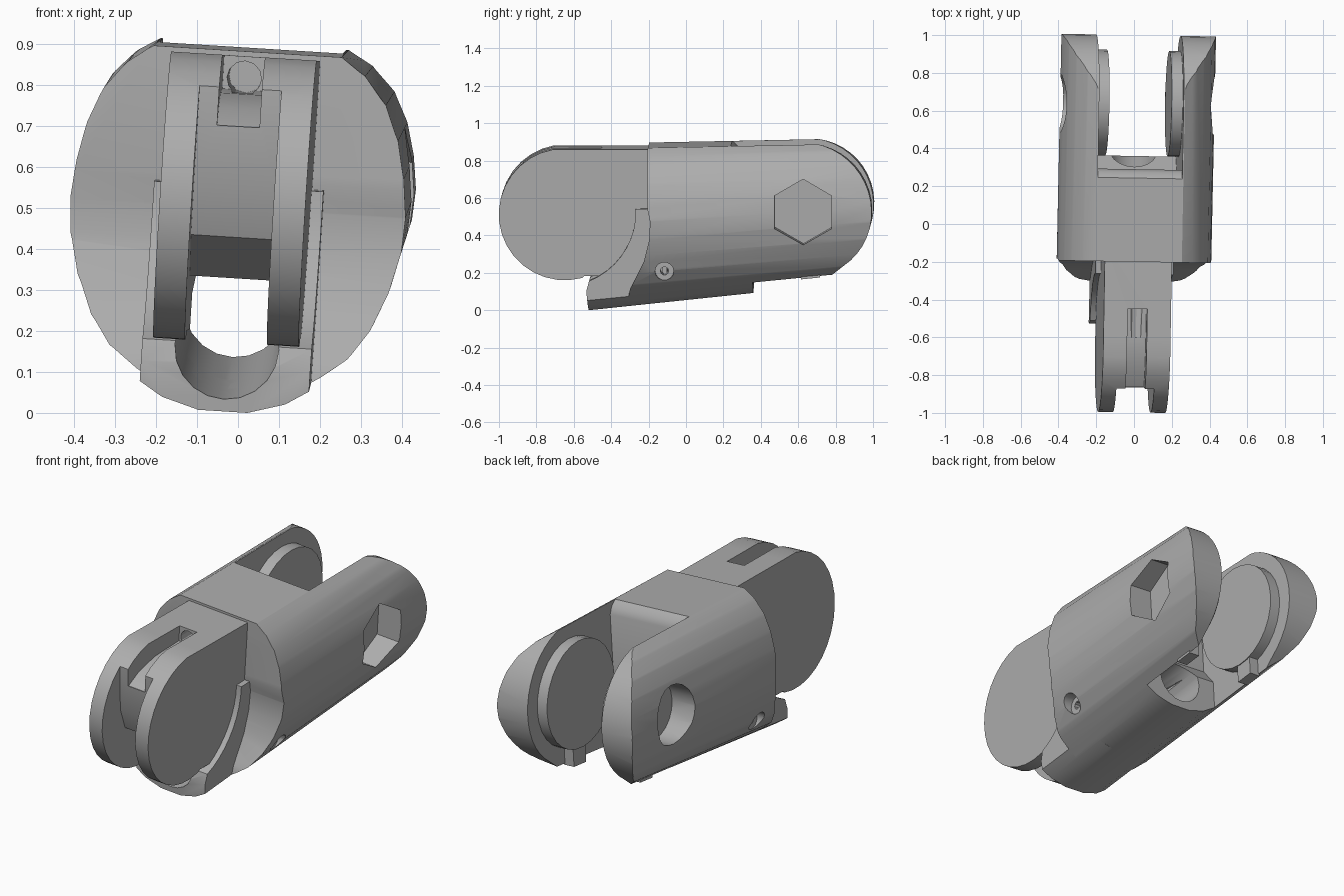
import bpy, bmesh, math
from mathutils import Matrix, Vector

cube = bpy.data.objects.get("Cube")
if cube:
    bpy.data.objects.remove(cube, do_unlink=True)

grey = bpy.data.materials.new("plain_grey")
grey.use_nodes = True
COLOUR = (0.42, 0.42, 0.42, 1)
grey.diffuse_color = COLOUR
for node in grey.node_tree.nodes:
    if node.type == 'BSDF_PRINCIPLED':
        node.inputs["Base Color"].default_value = COLOUR


def loft(name, rings):
    """Closed solid through rings of equal point count."""
    bm = bmesh.new()
    vs = [[bm.verts.new(p) for p in ring] for ring in rings]
    n = len(vs[0])
    for a, b in zip(vs, vs[1:]):
        for i in range(n):
            j = (i + 1) % n
            bm.faces.new((a[i], a[j], b[j], b[i]))
    bm.faces.new(vs[0])
    bm.faces.new(vs[-1])
    bmesh.ops.recalc_face_normals(bm, faces=bm.faces)
    me = bpy.data.meshes.new(name)
    bm.to_mesh(me)
    bm.free()
    me.materials.append(grey)
    ob = bpy.data.objects.new(name, me)
    bpy.context.collection.objects.link(ob)
    return ob


def slab(name, pts, x0, x1):
    """Side profile in y, z extruded across x."""
    return loft(name, [[(x, y, z) for y, z in pts] for x in (x0, x1)])


def arc(cy, cz, r, a0, a1, n):
    angles = [math.radians(a0 + (a1 - a0) * i / n) for i in range(n + 1)]
    return [(cy + r * math.cos(a), cz + r * math.sin(a)) for a in angles]


def circle(cy, cz, r, n=24, start=0):
    return arc(cy, cz, r, start, start + 360, n)[:-1]


def tube(name, r, y0, z0, y1, z1, n=20):
    """Round bar running along y."""
    return loft(name, [[(x, y, z) for x, z in circle(0, zc, r, n)]
                       for y, zc in ((y0, z0), (y1, z1))])


def combine(ob, tools, op='DIFFERENCE'):
    """Apply booleans and remove the tools."""
    for t in tools:
        m = ob.modifiers.new("cut", 'BOOLEAN')
        m.operation, m.object, m.solver = op, t, 'EXACT'
    dg = bpy.context.evaluated_depsgraph_get()
    dg.update()
    me = bpy.data.meshes.new_from_object(ob.evaluated_get(dg))
    ob.modifiers.clear()
    ob.data = me
    for t in tools:
        bpy.data.objects.remove(t, do_unlink=True)


# Barrel cross-section: half width and relative height
HALF = [(.06, 0), (.15, .03), (.22, .08), (.29, .14), (.34, .22), (.38, .33),
        (.405, .45), (.41, .55), (.4, .66), (.38, .77), (.345, .87),
        (.29, .95), (.23, 1)]


def barrel(name):
    rings = []
    for y in (-.57, 1.06):
        low, top = .005 + .105 * (y + .51), .888 + .02 * y
        half = [(w, low + t * (top - low)) for w, t in HALF]
        rings.append([(w, y, z) for w, z in half] +
                     [(-w, y, z) for w, z in reversed(half)])
    return loft(name, rings)


def tendon_slot():
    """Central opening below and in front of the pulley core."""
    return slab("slot_cutter", [(-1.1, 1), (-.88, 1), (-.87, .75), (-.85, .55),
                (-.8, .43), (-.62, .33), (.45, .33), (.45, .26), (-.55, .15),
                (-1.1, .1)], -.1, .1)


def lower_bore():
    return tube("bore_cutter", .127, -.7, .14, .5, .28)


HINGE = (.64, .55)
KNUCKLE = (-.645, .525)

# Main body: barrel trimmed to its side outline
body = barrel("main_body")
outline = [(-.31, -.1), (-.31, .06), (-.295, .13), (-.22, .28), (-.19, .4),
           (-.185, .5), (-.2, .57), (-.2, 1), (.6, 1)]
outline += arc(*HINGE, .36, 90, -55, 18) + [(.78, .2), (.72, .19), (.72, -.1)]
combine(body, [slab("outline", outline, -.6, .6)], 'INTERSECT')

# Rear fork gap, pockets for the pin head and nut, small screw holes
fork = [(.2, 1), (.22, .91), (.25, .888), (.275, .865), (.29, .83), (.29, .4),
        (.36, .31), (.36, -.2), (1.2, -.2), (1.2, 1)]
combine(body, [
    slab("fork_cutter", fork, -.224, .224),
    tendon_slot(),
    lower_bore(),
    slab("nut_cutter", circle(.633, .55, .176, 6, 90), .27, .6),
    slab("pin_cutter", circle(.633, .55, .155, 20), -.6, -.27),
    slab("screw_head_right", circle(-.11, .23, .05, 14), -.6, -.3),
    slab("screw_head_left", circle(-.11, .23, .05, 14), .3, .6),
    slab("screw_shaft", circle(-.11, .23, .022, 10), -.55, .55),
])

# Front collar and lip around the knuckle
collar = barrel("front_collar")
lip = [(-.51, -.1), (-.53, .115)]
lip += arc(-.665, .54, .4, -68, 2, 9) + [(-.12, .56), (-.12, -.1)]
combine(collar, [slab("lip_outline", lip, -.207, .207)], 'INTERSECT')
combine(collar, [tendon_slot(), lower_bore()])

# Knuckle tongue with its tendon groove and channel
profile = [(-.1, .872), (-.6, .872)] + arc(*KNUCKLE, .353, 100, 285, 17)
profile += [(-.54, .195), (-.1, .2)]
tongue = slab("knuckle_tongue", profile, -.178, .178)
groove = [(-1, 1), (-1, .72), (-.86, .7), (-.78, .745), (-.65, .78),
          (-.45, .79), (-.45, 1)]
combine(tongue, [tendon_slot(), slab("groove_cutter", groove, -.052, .052)])
combine(tongue, [tube("channel_cutter", .042, -.6, .815, -.2, .825, 12)])

parts = [body, collar, tongue]

# Hinge bosses and stops on the inner fork faces
for side, s in (("left", 1), ("right", -1)):
    parts.append(slab(side + "_hinge_boss", circle(*HINGE, .28, 28),
                      s * .165, s * .235))
    parts.append(slab(side + "_stop", [(.62, .18), (.72, .19), (.72, .31),
                                       (.62, .31)], s * .17, s * .232))

# Slight lean of the whole piece
centre = Matrix.Translation(Vector((0, 0, .45)))
lean = (centre @ Matrix.Rotation(math.radians(-1), 4, 'Z') @
        Matrix.Rotation(math.radians(3.6), 4, 'Y') @ centre.inverted())
for ob in bpy.context.selected_objects:
    ob.select_set(False)
for ob in parts:
    ob.data.transform(lean)
    ob.select_set(True)
lowest = min(v.co.z for ob in parts for v in ob.data.vertices)
for ob in parts:
    ob.data.transform(Matrix.Translation((0, 0, -lowest)))
bpy.context.view_layer.objects.active = body
bpy.ops.object.shade_smooth_by_angle(angle=math.radians(28))
